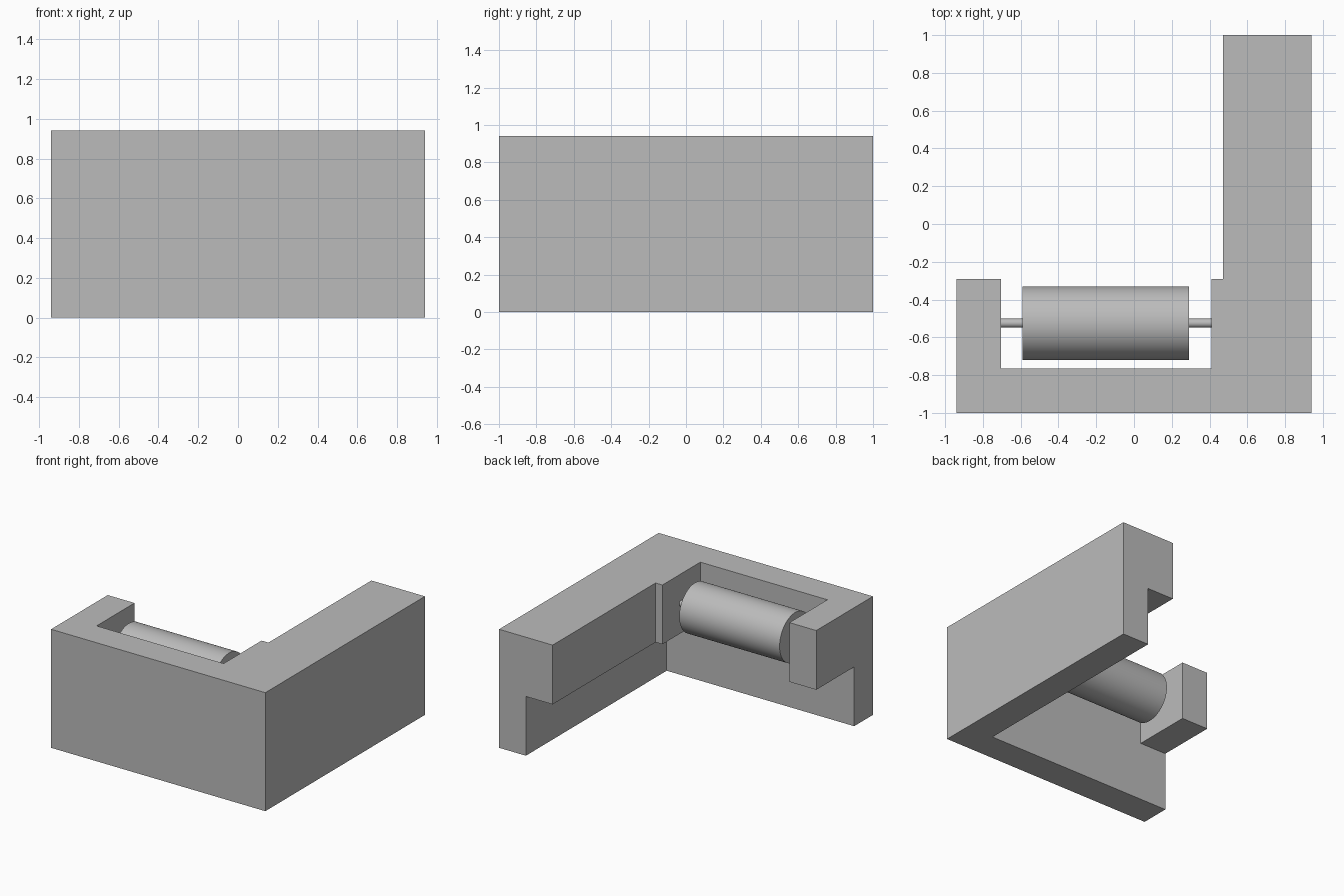
import bpy, bmesh
from math import pi
from mathutils import Matrix

if "Cube" in bpy.data.objects:
    bpy.data.objects.remove(bpy.data.objects["Cube"], do_unlink=True)

grey = bpy.data.materials.new("plain grey")
grey.use_nodes = True
GREY = (0.5, 0.5, 0.5, 1)
grey.diffuse_color = GREY
grey.node_tree.nodes["Principled BSDF"].inputs["Base Color"].default_value = GREY


def add_object(name, bm):
    bmesh.ops.recalc_face_normals(bm, faces=bm.faces)
    mesh = bpy.data.meshes.new(name)
    bm.to_mesh(mesh)
    bm.free()
    mesh.materials.append(grey)
    obj = bpy.data.objects.new(name, mesh)
    bpy.context.collection.objects.link(obj)
    return obj


def prism(name, outline, z0, z1):
    bm = bmesh.new()
    face = bm.faces.new([bm.verts.new((x, y, z0)) for x, y in outline])
    top = bmesh.ops.extrude_face_region(bm, geom=[face])["geom"]
    bmesh.ops.translate(bm, vec=(0, 0, z1 - z0),
                        verts=[v for v in top if isinstance(v, bmesh.types.BMVert)])
    return add_object(name, bm)


def rod(name, x0, x1, radius, sides):
    """Cylinder along x on the roller axis."""
    bm = bmesh.new()
    bmesh.ops.create_cone(bm, cap_ends=True, segments=sides, radius1=radius,
                          radius2=radius, depth=x1 - x0,
                          matrix=Matrix.Translation(((x0 + x1) / 2, AXIS_Y, AXIS_Z))
                          @ Matrix.Rotation(pi / 2, 4, 'Y'))
    obj = add_object(name, bm)
    bpy.ops.object.select_all(action='DESELECT')
    obj.select_set(True)
    bpy.context.view_layer.objects.active = obj
    bpy.ops.object.shade_smooth_by_angle(angle=pi / 6)
    return obj


W, H, STEP, WALL = 0.94, 0.94, 0.47, 0.235
INNER_Y, ARM_Y = -0.765, -0.29
AXIS_Y, AXIS_Z = -0.525, 0.705

# Housing: corner walls with a pocket between two bracket arms
housing = prism("housing", [
    (-W, -1), (W, -1), (W, 1), (STEP, 1), (STEP, ARM_Y), (0.41, ARM_Y),
    (0.41, INNER_Y), (WALL - W, INNER_Y), (WALL - W, ARM_Y), (-W, ARM_Y)], 0, H)

# Undercut: thins the walls below the step
cutter = prism("undercut", [
    (-1.2, INNER_Y), (W - WALL, INNER_Y), (W - WALL, 1.2), (-1.2, 1.2)], -0.2, STEP)
cutter.hide_render = True
cut = housing.modifiers.new("undercut", 'BOOLEAN')
cut.operation, cut.solver, cut.object = 'DIFFERENCE', 'EXACT', cutter
bpy.context.view_layer.objects.active = housing
bpy.ops.object.modifier_apply(modifier=cut.name)
bpy.data.objects.remove(cutter, do_unlink=True)

# Roller and the axle stubs that hold it between the arms
rod("roller", -0.59, 0.29, 0.195, 64)
rod("right_axle", WALL - W, -0.59, 0.024, 24)
rod("left_axle", 0.29, 0.41, 0.024, 24)
